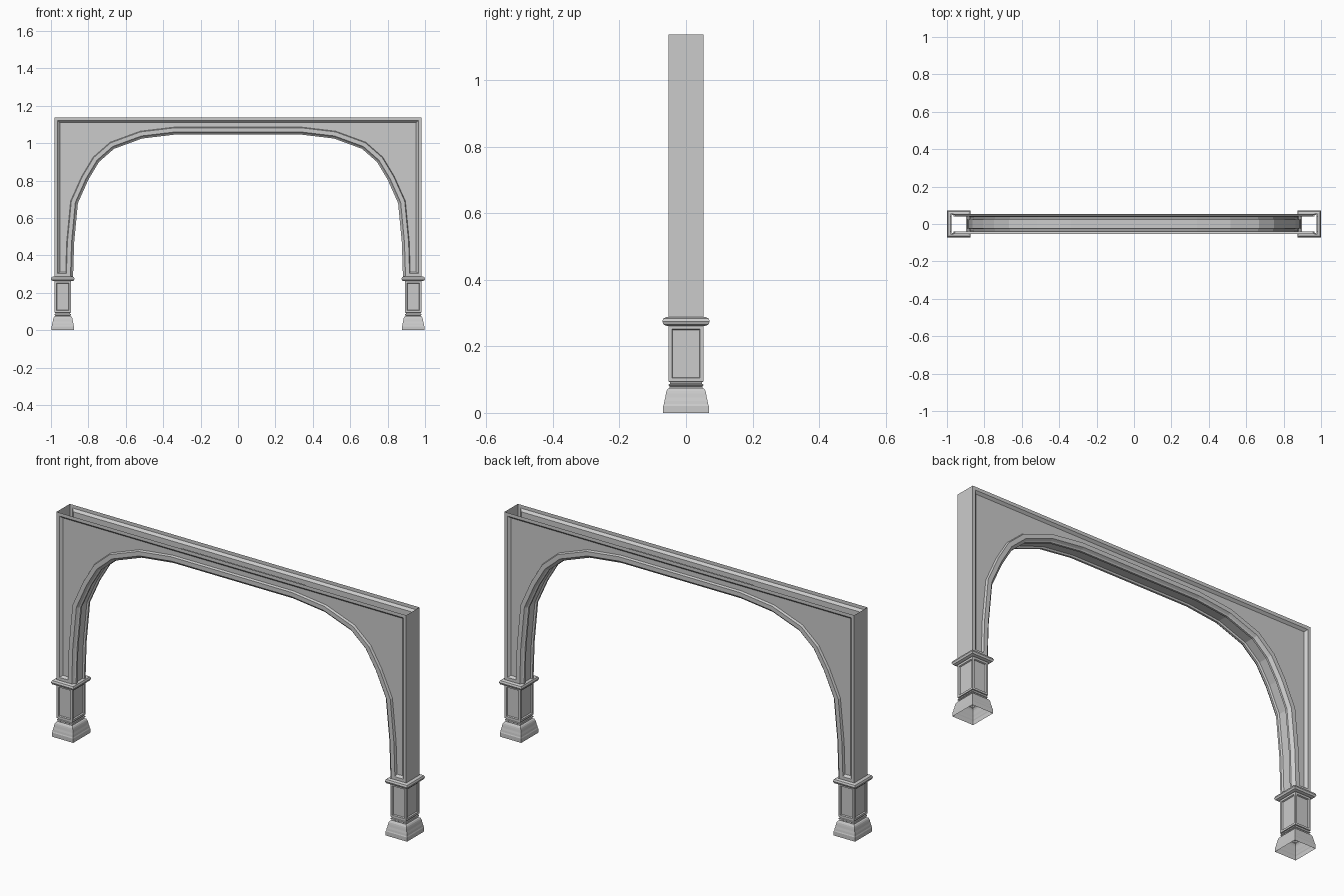
import bpy, bmesh
from mathutils import Vector

if "Cube" in bpy.data.objects:
    bpy.data.objects.remove(bpy.data.objects["Cube"])


def finish(bm, name, mirror_y):
    bmesh.ops.remove_doubles(bm, verts=bm.verts, dist=1e-5)
    bmesh.ops.recalc_face_normals(bm, faces=bm.faces)
    # outermost side face must look along +x
    side = max(bm.faces, key=lambda f: (round(abs(f.normal.x), 3), f.calc_center_median().x))
    if side.normal.x < 0:
        bmesh.ops.reverse_faces(bm, faces=bm.faces)
    me = bpy.data.meshes.new(name)
    bm.to_mesh(me)
    bm.free()
    ob = bpy.data.objects.new(name, me)
    bpy.context.collection.objects.link(ob)
    mod = ob.modifiers.new("Mirror", 'MIRROR')
    mod.use_axis = (True, mirror_y, False)
    mod.merge_threshold = 1e-4


def loft(bm, rows, closed=False):
    vs = [[bm.verts.new(p) for p in r] for r in rows]
    n = len(rows[0])
    for a, b in zip(vs, vs[1:]):
        for i in range(n if closed else n - 1):
            j = (i + 1) % n
            bm.faces.new((a[i], a[j], b[j], b[i]))


# Arch frame: one quarter (right, front), mirrored in x and y
FACE, PANEL, Z0 = -0.053, -0.041, 0.28
arch = [Vector(p) for p in [(.882, Z0), (.876, .47), (.856, .68), (.80, .805), (.743, .90),
                            (.663, .97), (.513, 1.025), (.337, 1.046), (0, 1.046)]]


def offset(d):
    out = []
    for i, p in enumerate(arch):
        if i == 0:
            out.append((p.x + d, p.y))
        elif i == len(arch) - 1:
            out.append((0, p.y + d))
        else:
            a, b = (p - arch[i - 1]).normalized(), (arch[i + 1] - p).normalized()
            m = (Vector((a.y, -a.x)) + Vector((b.y, -b.x))).normalized()
            q = p + m * d / m.dot(Vector((a.y, -a.x)))
            out.append((q.x, q.y))
    return out


bm = bmesh.new()
# moulded archivolt and soffit section: (offset from opening, y)
section = [(.040, PANEL), (.036, FACE), (.014, FACE), (.009, -.046), (.006, -.042),
           (0, -.038), (0, -.028), (.008, -.023), (.008, 0)]
loft(bm, [[(x, y, z) for x, z in offset(d)] for d, y in section])

# outer side, raised border and its sloped inner edge
border = [(.981, 1.138, 0), (.981, 1.138, FACE), (.965, 1.121, FACE), (.953, 1.11, PANEL)]
loft(bm, [[(x, y, Z0), (x, y, z)] for x, z, y in border])
loft(bm, [[(x, y, z), (0, y, z)] for x, z, y in border[1:]])

# bottom lip of the sunk panel
inner = offset(.040)
loft(bm, [[(.918, y, z), (.965, y, z)] for z, y in [(Z0, FACE), (.303, FACE), (.312, PANEL)]])

# sunk spandrel panel
panel = inner + [(0, 1.11), (.953, 1.11), (.953, Z0)]
f = bm.faces.new([bm.verts.new((x, PANEL, z)) for x, z in panel])
f.normal_update()
bmesh.ops.triangulate(bm, faces=[f])
finish(bm, "arch_frame", True)

# Pedestal: rectangular rings following a moulded profile (z, outward offset)
CX, HX, HY = .9365, .0445, .053
profile = [(0, .0155), (.021, .0155), (.026, .0135), (.036, .012), (.046, .0095), (.058, .0075),
           (.066, .0055), (.072, .002), (.075, -.004), (.080, -.004), (.082, -.001), (.086, -.001),
           (.088, -.005), (.093, -.005), (.094, 0), (.262, 0), (.262, .0055), (.2656, .0147),
           (.275, .0185), (.2844, .0147), (.288, .0055), (.288, 0)]
bm = bmesh.new()
loft(bm, [[(CX + sx * (HX + o), sy * (HY + o), z)
           for sx, sy in ((-1, -1), (1, -1), (1, 1), (-1, 1))] for z, o in profile], True)
bmesh.ops.recalc_face_normals(bm, faces=bm.faces)
if max(bm.faces, key=lambda f: f.calc_center_median().x).normal.x < 0:
    bmesh.ops.reverse_faces(bm, faces=bm.faces)
# sunk panels on the four shaft faces
shaft = [f for f in bm.faces if f.calc_area() > .012]
bmesh.ops.inset_individual(bm, faces=shaft, thickness=.0145, depth=0)
bmesh.ops.inset_individual(bm, faces=shaft, thickness=.004, depth=-.006)
finish(bm, "pedestals", False)
